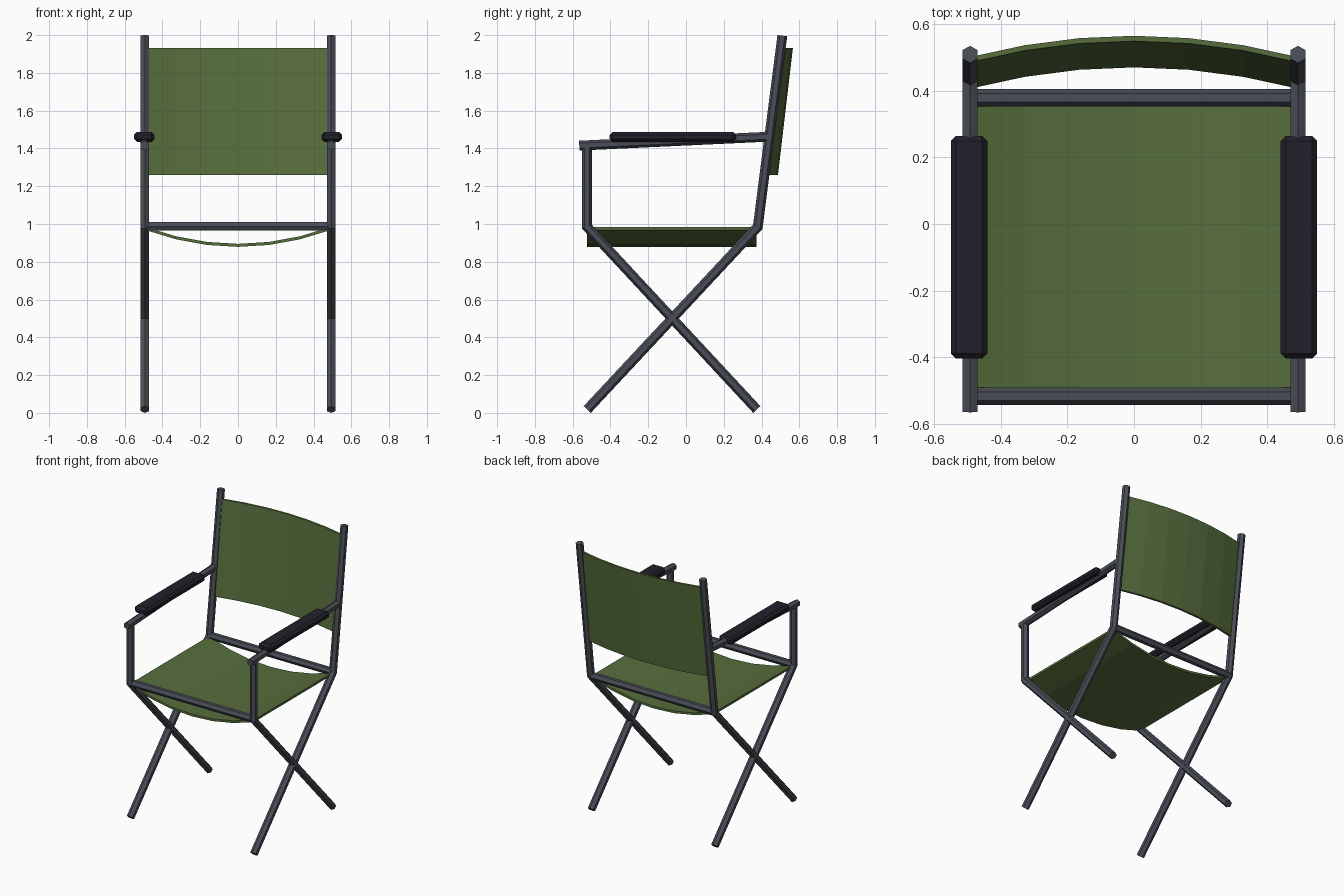
import bpy, bmesh, math
from mathutils import Vector

cube = bpy.data.objects.get("Cube")
if cube:
    bpy.data.objects.remove(cube, do_unlink=True)

HALF = 0.493      # half width between tube centres
RADIUS = 0.026


def material(name, colour):
    m = bpy.data.materials.new(name)
    m.use_nodes = True
    m.diffuse_color = (*colour, 1)
    m.node_tree.nodes["Principled BSDF"].inputs["Base Color"].default_value = (*colour, 1)
    return m


METAL = material("grey metal", (0.068, 0.076, 0.095))
CANVAS = material("olive canvas", (0.095, 0.155, 0.046))
PADDING = material("dark padding", (0.016, 0.015, 0.025))


def finish(bm, name, mat):
    bmesh.ops.recalc_face_normals(bm, faces=bm.faces)
    mesh = bpy.data.meshes.new(name)
    bm.to_mesh(mesh)
    bm.free()
    mesh.materials.append(mat)
    obj = bpy.data.objects.new(name, mesh)
    bpy.context.collection.objects.link(obj)
    return obj


def tube(name, points, side):
    """Six-sided tube with mitred joints; the path lies in the plane square to side."""
    pts = [Vector(p) for p in points]
    side = Vector(side)
    dirs = [(b - a).normalized() for a, b in zip(pts, pts[1:])]
    bm = bmesh.new()
    rings = []
    for i, p in enumerate(pts):
        before, after = dirs[max(i - 1, 0)], dirs[min(i, len(dirs) - 1)]
        normal = side.cross((before + after).normalized())
        normal /= normal.dot(side.cross(before))
        rings.append([bm.verts.new(p + RADIUS * (normal * math.cos(k * math.pi / 3)
                                                 + side * math.sin(k * math.pi / 3)))
                      for k in range(6)])
    for a, b in zip(rings, rings[1:]):
        for k in range(6):
            j = (k + 1) % 6
            bm.faces.new((a[k], a[j], b[j], b[k]))
    bm.faces.new(rings[0])
    bm.faces.new(rings[-1])
    return finish(bm, name, METAL)


def canvas(name, start, end, sag, thickness):
    """Bowed cloth panel stretched from start to end across the chair."""
    start, end, sag = Vector(start), Vector(end), Vector(sag)
    depth = sag.normalized() * thickness
    bm = bmesh.new()
    rows = []
    for i in range(7):
        t = i / 3 - 1
        shift = Vector((t * HALF, 0, 0)) + sag * (1 - t * t)
        rows.append([bm.verts.new(p + shift)
                     for p in (start, end, end + depth, start + depth)])
    for a, b in zip(rows, rows[1:]):
        for k in range(4):
            j = (k + 1) % 4
            bm.faces.new((a[k], a[j], b[j], b[k]))
    bm.faces.new(rows[0])
    bm.faces.new(rows[-1])
    return finish(bm, name, CANVAS)


def armrest(name, x):
    bm = bmesh.new()
    bmesh.ops.create_cube(bm, size=1)
    bmesh.ops.scale(bm, vec=(0.11, 0.67, 0.052), verts=bm.verts)
    bmesh.ops.translate(bm, vec=(x, -0.07, 1.461), verts=bm.verts)
    bmesh.ops.bevel(bm, geom=bm.edges[:], offset=0.016, segments=1, affect='EDGES')
    return finish(bm, name, PADDING)


# Side frames: crossed legs that bend into the posts, arm rail and padded armrest
for label, s in (("left", 1), ("right", -1)):
    x = s * HALF
    tube(label + "_back_post_and_leg",
         [(x, -0.523, 0.018), (x, 0.38, 0.985), (x, 0.51, 1.997)], (1, 0, 0))
    tube(label + "_front_post_and_leg",
         [(x, 0.375, 0.018), (x, -0.524, 0.985), (x, -0.524, 1.415)], (1, 0, 0))
    tube(label + "_arm_rail", [(x, -0.565, 1.415), (x, 0.437, 1.462)], (1, 0, 0))
    armrest(label + "_armrest", x + s * 0.003)

# Cross bars at seat height
for label, y in (("front", -0.518), ("back", 0.38)):
    tube(label + "_seat_bar", [(-HALF, y, 0.988), (HALF, y, 0.988)], (0, 0, 1))

# Sagging seat and bowed backrest
canvas("seat", (0, -0.523, 0.985), (0, 0.372, 0.985), (0, 0, -0.09), 0.016)
canvas("backrest", (0, 0.407, 1.26), (0, 0.486, 1.932), (0, 0.064, 0), 0.016)
